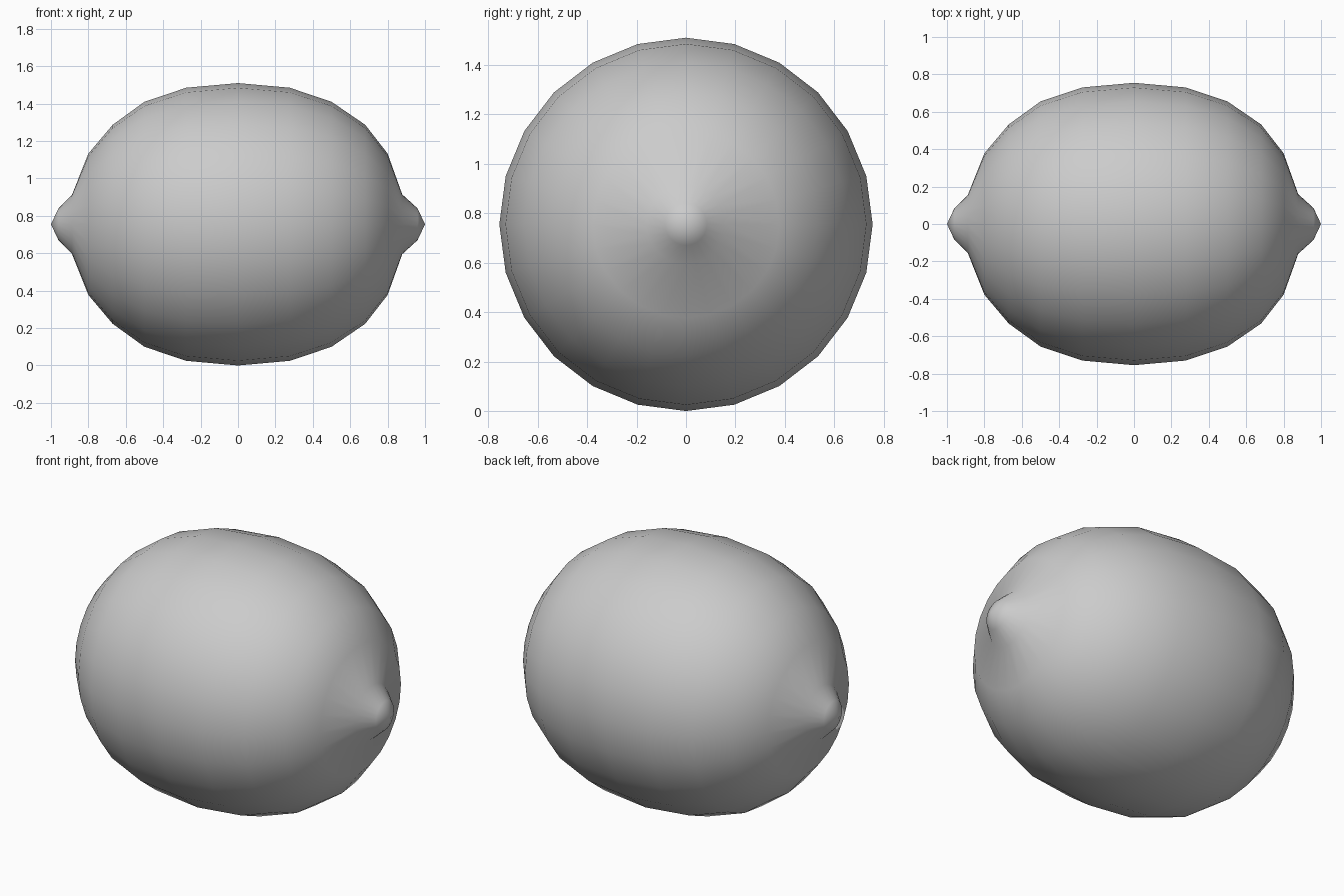
import bpy, bmesh, math

if "Cube" in bpy.data.objects:
    bpy.data.objects.remove(bpy.data.objects["Cube"])

SIDES = 24
RADIUS = 0.755
# (x, radius) along the long axis, between the two pole tips
PROFILE = [(-0.96, 0.085), (-0.888, 0.157), (-0.80, 0.378), (-0.67, 0.532),
           (-0.50, 0.655), (-0.277, 0.730), (0.0, RADIUS), (0.277, 0.730),
           (0.50, 0.655), (0.68, 0.532), (0.80, 0.378), (0.878, 0.16),
           (0.96, 0.085)]

bm = bmesh.new()


def ring(x, r):
    return [bm.verts.new((x, r * math.cos(a), RADIUS + r * math.sin(a)))
            for a in (2 * math.pi * i / SIDES for i in range(SIDES))]


# Body: rings around the long axis
rings = [ring(x, r) for x, r in PROFILE]
for a, b in zip(rings, rings[1:]):
    for i in range(SIDES):
        j = (i + 1) % SIDES
        bm.faces.new((a[i], a[j], b[j], b[i]))

# Pointed tips at both ends
for x, loop in ((-1.0, rings[0]), (1.0, rings[-1])):
    tip = bm.verts.new((x, 0, RADIUS))
    for i in range(SIDES):
        bm.faces.new((tip, loop[i], loop[(i + 1) % SIDES]))

bmesh.ops.recalc_face_normals(bm, faces=bm.faces)
for f in bm.faces:
    f.smooth = True

mesh = bpy.data.meshes.new("lemon")
bm.to_mesh(mesh)
bm.free()
bpy.context.collection.objects.link(bpy.data.objects.new("lemon", mesh))
